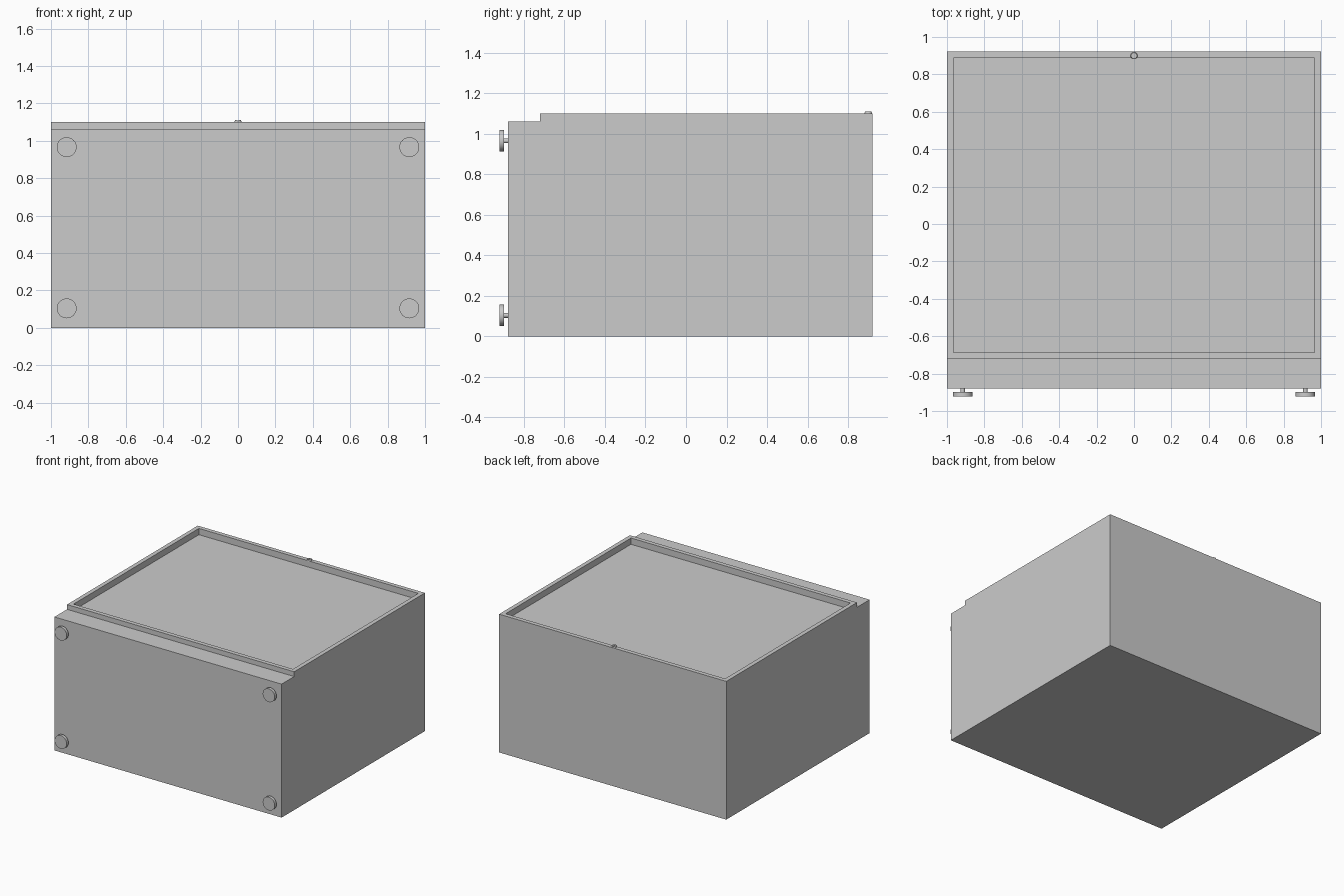
import bpy, bmesh
from math import radians
from mathutils import Vector

if "Cube" in bpy.data.objects:
    bpy.data.objects.remove(bpy.data.objects["Cube"])

W, Y0, Y1, STEP_Y = 1.0, -0.88, 0.922, -0.722
Z_STEP, Z_TOP = 1.062, 1.10


def add_object(name, bm):
    bmesh.ops.recalc_face_normals(bm, faces=bm.faces)
    mesh = bpy.data.meshes.new(name)
    bm.to_mesh(mesh)
    bm.free()
    obj = bpy.data.objects.new(name, mesh)
    bpy.context.collection.objects.link(obj)
    return obj


def cylinder(name, r1, r2, depth, location, rot=(0, 0, 0), sides=32):
    bpy.ops.mesh.primitive_cone_add(vertices=sides, radius1=r1, radius2=r2,
                                    depth=depth, location=location, rotation=rot)
    obj = bpy.context.object
    obj.name = name
    bpy.ops.object.shade_smooth_by_angle(angle=radians(30))
    return obj


# Cabinet: stepped side profile extruded across the width
profile = [(Y0, 0), (Y1, 0), (Y1, Z_TOP), (STEP_Y, Z_TOP), (STEP_Y, Z_STEP), (Y0, Z_STEP)]
bm = bmesh.new()
side = bm.faces.new([bm.verts.new((-W, y, z)) for y, z in profile])
ext = bmesh.ops.extrude_face_region(bm, geom=[side])
bmesh.ops.translate(bm, vec=(2 * W, 0, 0),
                    verts=[v for v in ext["geom"] if isinstance(v, bmesh.types.BMVert)])
bmesh.ops.recalc_face_normals(bm, faces=bm.faces)

# Recessed tray in the top face
top = max(bm.faces, key=lambda f: f.calc_center_median().z)
bmesh.ops.inset_region(bm, faces=[top], thickness=0.048)
ext = bmesh.ops.extrude_face_region(bm, geom=[top])
bmesh.ops.translate(bm, vec=(0, 0, -0.05),
                    verts=[v for v in ext["geom"] if isinstance(v, bmesh.types.BMVert)])
if top.is_valid:
    bmesh.ops.delete(bm, geom=[top], context="FACES_ONLY")
add_object("cabinet", bm)

# Front knobs: stem and disc at each corner
turn = (radians(90), 0, 0)
for sx, side_name in ((-1, "left"), (1, "right")):
    for z, row in ((0.104, "lower"), (0.966, "upper")):
        x = sx * 0.916
        cylinder(f"{row}_{side_name}_knob_stem", 0.012, 0.012, 0.03, (x, -0.887, z), turn)
        cylinder(f"{row}_{side_name}_knob_disc", 0.053, 0.053, 0.023, (x, -0.9105, z), turn)

# Slotted screw head on the rear rim
screw = cylinder("rear_screw", 0.019, 0.016, 0.012, (0, 0.90, Z_TOP + 0.005))
bpy.ops.mesh.primitive_cube_add(size=1, location=(0, 0.90, Z_TOP + 0.01))
slot = bpy.context.object
slot.name = "slot_cutter"
slot.scale = (0.004, 0.06, 0.008)
slot.hide_render = True
slot.hide_set(True)
cut = screw.modifiers.new("slot", "BOOLEAN")
cut.operation = "DIFFERENCE"
cut.object = slot
